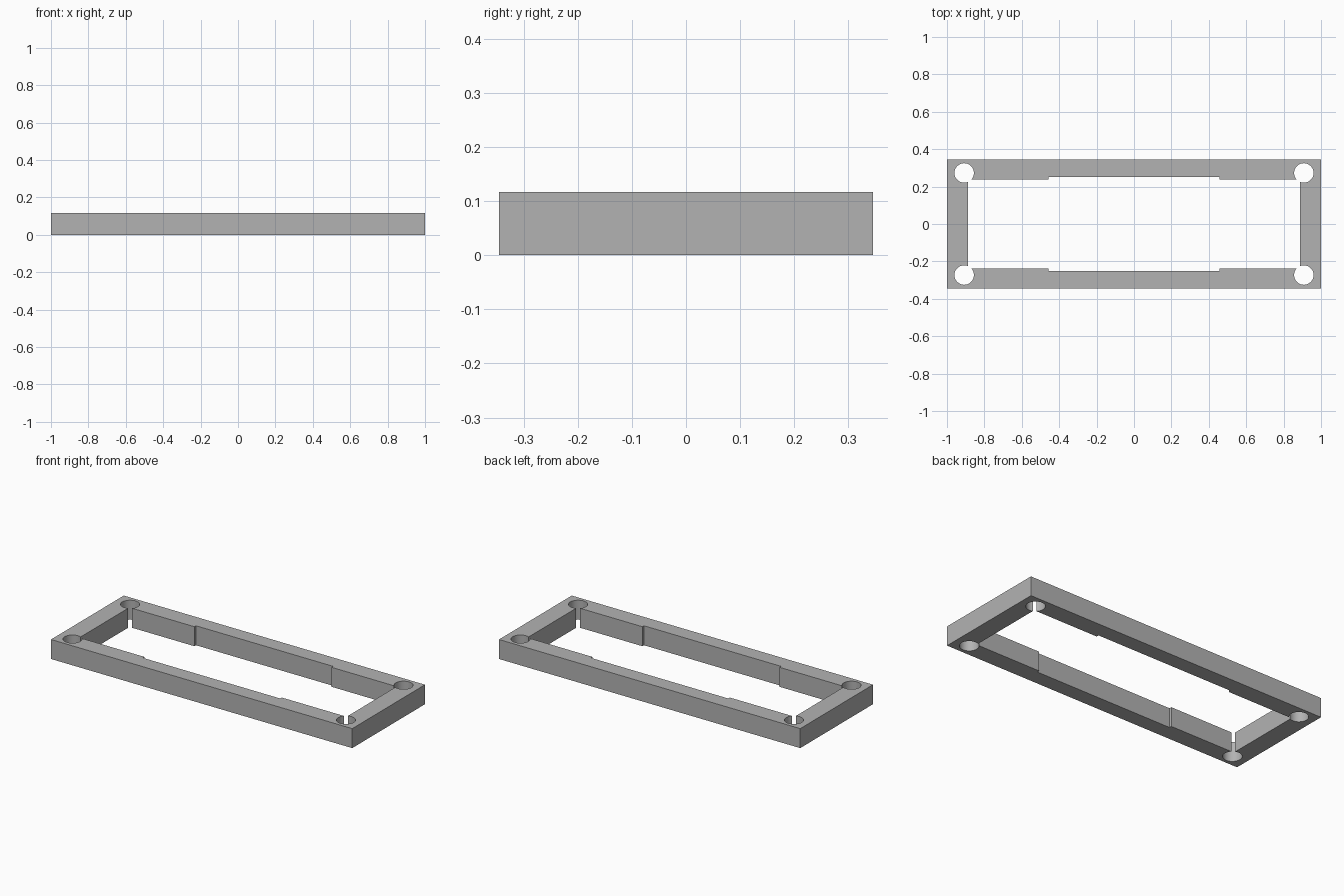
import bpy
import bmesh
from math import acos, asin, cos, sin, pi, radians

cube = bpy.data.objects.get("Cube")
if cube:
    bpy.data.objects.remove(cube, do_unlink=True)

# Frame dimensions
HALF_X, HALF_Y, HEIGHT = 1.0, 0.345, 0.117
INNER_X, INNER_Y = 0.887, 0.237
RECESS_X, RECESS_Y = 0.456, 0.252
HOLE_X, HOLE_Y, HOLE_R = 0.908, 0.273, 0.052
STEPS = 40

# Plain grey material
grey = bpy.data.materials.new("plain grey")
grey.use_nodes = True
colour = (0.45, 0.45, 0.45, 1)
grey.diffuse_color = colour
grey.node_tree.nodes["Principled BSDF"].inputs["Base Color"].default_value = colour

# Corner hole arc, open where it breaks through the inner corner
start = pi + asin((HOLE_Y - INNER_Y) / HOLE_R)
end = -acos((INNER_X - HOLE_X) / HOLE_R)
angles = [start + (end - start) * i / STEPS for i in range(STEPS + 1)]
arc = [(HOLE_X + HOLE_R * cos(a), HOLE_Y + HOLE_R * sin(a)) for a in angles]

# Quarter outline: recessed long rail, hole, short rail, outer corner
outline = [(0, RECESS_Y), (RECESS_X, RECESS_Y), (RECESS_X, INNER_Y), *arc,
           (INNER_X, 0), (HALF_X, 0), (HALF_X, HALF_Y), (0, HALF_Y)]

# Extrude the quarter and open its two mirror planes
bm = bmesh.new()
base = bm.faces.new([bm.verts.new((x, y, 0)) for x, y in outline])
top = bmesh.ops.extrude_face_region(bm, geom=[base], use_keep_orig=True)["geom"]
bmesh.ops.translate(bm, vec=(0, 0, HEIGHT),
                    verts=[v for v in top if isinstance(v, bmesh.types.BMVert)])
bmesh.ops.recalc_face_normals(bm, faces=bm.faces)
seams = [f for f in bm.faces
         if all(abs(v.co.x) < 1e-5 for v in f.verts)
         or all(abs(v.co.y) < 1e-5 for v in f.verts)]
bmesh.ops.delete(bm, geom=seams, context='FACES')
mesh = bpy.data.meshes.new("mounting_frame")
bm.to_mesh(mesh)
bm.free()
mesh.materials.append(grey)

frame = bpy.data.objects.new("mounting_frame", mesh)
bpy.context.collection.objects.link(frame)
bpy.ops.object.select_all(action='DESELECT')
frame.select_set(True)
bpy.context.view_layer.objects.active = frame

# Smooth hole walls, sharp frame edges, mirrored to all four corners
bpy.ops.object.shade_smooth_by_angle(angle=radians(30))
mirror = frame.modifiers.new("four corners", 'MIRROR')
mirror.use_axis = (True, True, False)
mirror.use_clip = True
